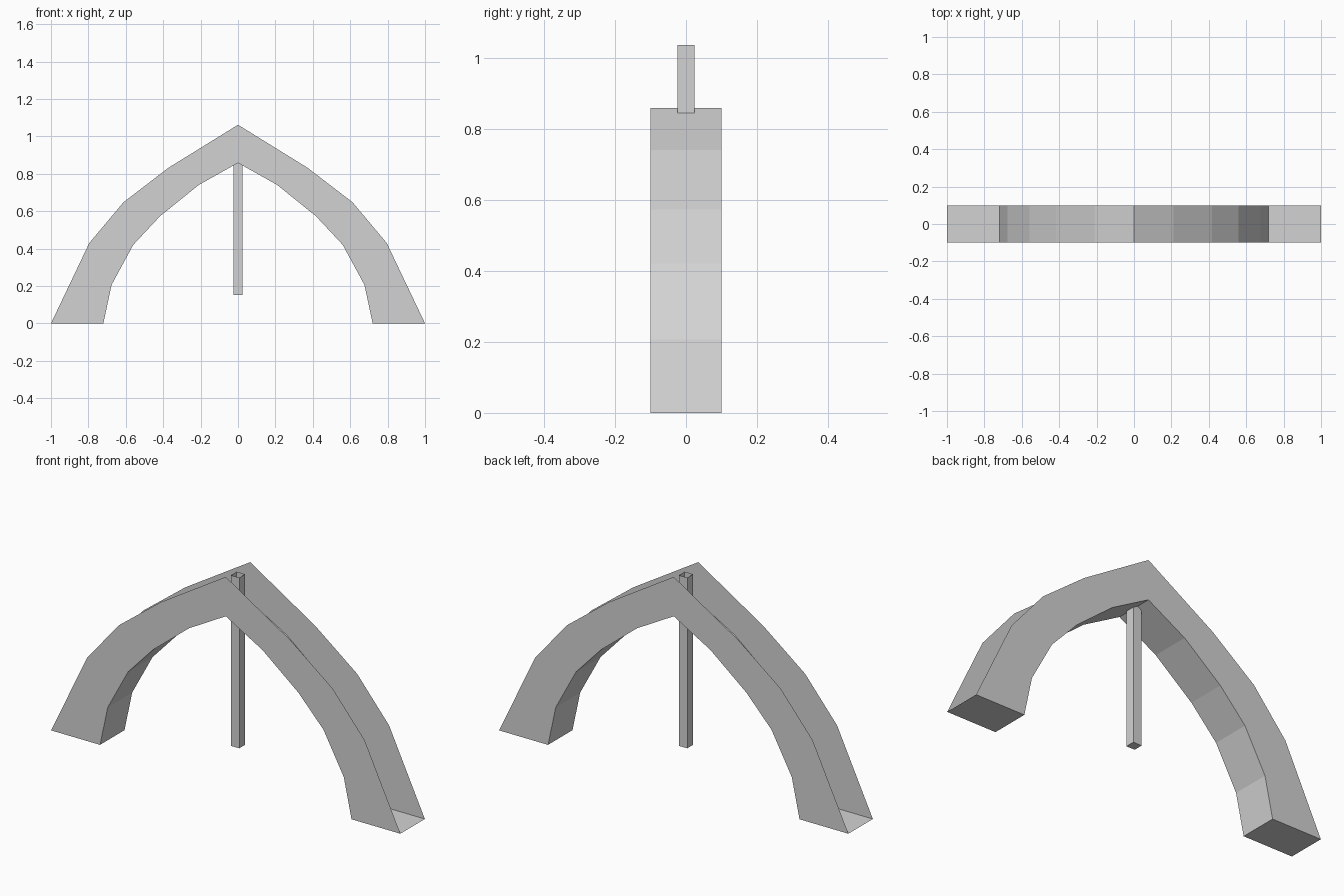
import bpy
import bmesh

cube = bpy.data.objects.get("Cube")
if cube:
    bpy.data.objects.remove(cube, do_unlink=True)

grey = bpy.data.materials.new("light_grey")
grey.use_nodes = True
colour = (0.65, 0.65, 0.65, 1)
grey.diffuse_color = colour
grey.node_tree.nodes["Principled BSDF"].inputs["Base Color"].default_value = colour


def finish(bm, name):
    mesh = bpy.data.meshes.new(name)
    bm.to_mesh(mesh)
    bm.free()
    mesh.materials.append(grey)
    obj = bpy.data.objects.new(name, mesh)
    bpy.context.collection.objects.link(obj)
    return obj


def mirrored(half):
    """Right-hand points up to the apex, then the same points on the other side."""
    return half + [(-x, z) for x, z in reversed(half[:-1])]


# Arch: front and back plates, inner lining and feet, open along the outer edge
outer = mirrored([(1, 0), (0.795, 0.43), (0.612, 0.648), (0.372, 0.832), (0, 1.062)])
inner = mirrored([(0.72, 0), (0.676, 0.206), (0.56, 0.42), (0.417, 0.573),
                  (0.21, 0.74), (0, 0.858)])
half_depth = 0.1
bm = bmesh.new()
outline = outer + inner[::-1]
front = [bm.verts.new((x, -half_depth, z)) for x, z in outline]
back = [bm.verts.new((x, half_depth, z)) for x, z in outline]
bm.faces.new(front[::-1])
bm.faces.new(back)
count = len(outline)
for i in range(len(outer) - 1, count):
    j = (i + 1) % count
    bm.faces.new((front[i], front[j], back[j], back[i]))
bm.normal_update()
bmesh.ops.recalc_face_normals(bm, faces=bm.faces)
finish(bm, "arch")

# Hanging post: thin square tube, closed below and open at the top
bottom, top, width = 0.152, 1.035, 0.048
bm = bmesh.new()
bmesh.ops.create_cube(bm, size=1)
bm.normal_update()
bmesh.ops.delete(bm, geom=[f for f in bm.faces if f.normal.z > 0.5], context='FACES_ONLY')
post = finish(bm, "post")
for v in post.data.vertices:
    v.co.x *= width
    v.co.y *= width
    v.co.z = bottom if v.co.z < 0 else top
